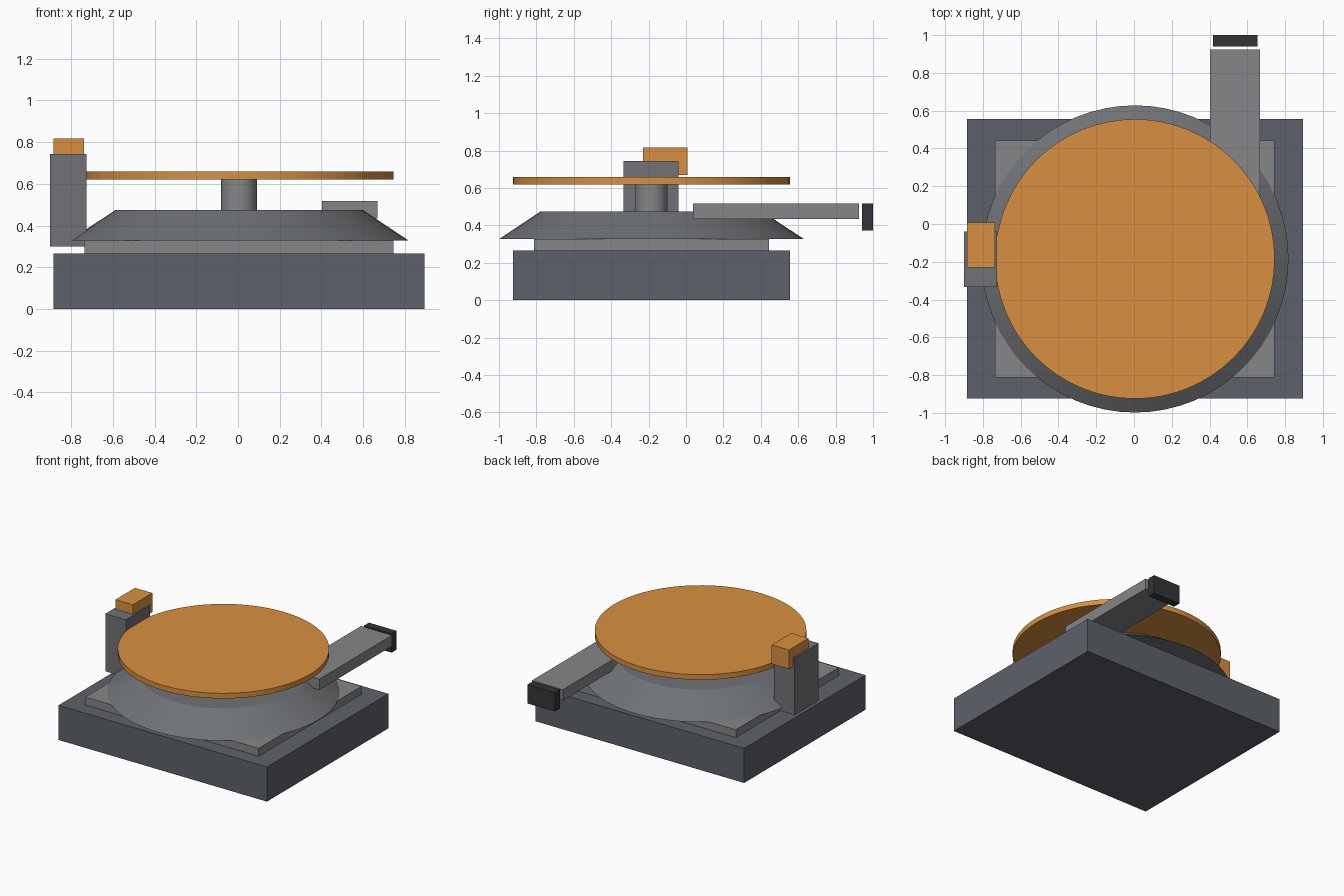
import bpy, bmesh, math
from mathutils import Vector

if "Cube" in bpy.data.objects:
    bpy.data.objects.remove(bpy.data.objects["Cube"])


def material(name, rgb):
    m = bpy.data.materials.new(name)
    m.diffuse_color = (*rgb, 1)
    m.use_nodes = True
    m.node_tree.nodes["Principled BSDF"].inputs["Base Color"].default_value = m.diffuse_color
    return m


ORANGE = material("orange", (0.69, 0.28, 0.05))
DARK = material("dark_grey", (0.11, 0.12, 0.14))
MID = material("mid_grey", (0.16, 0.17, 0.18))
LIGHT = material("light_grey", (0.23, 0.24, 0.25))
BLACK = material("black", (0.035, 0.035, 0.04))


def add_object(name, bm, mat):
    mesh = bpy.data.meshes.new(name)
    bm.to_mesh(mesh)
    bm.free()
    mesh.materials.append(mat)
    ob = bpy.data.objects.new(name, mesh)
    bpy.context.collection.objects.link(ob)
    return ob


def box(name, x, y, z, mat):
    """Box from its (min, max) extent on each axis."""
    bm = bmesh.new()
    bmesh.ops.create_cube(bm, size=1)
    for v in bm.verts:
        v.co = Vector([a[0] if c < 0 else a[1] for a, c in zip((x, y, z), v.co)])
    return add_object(name, bm, mat)


def disc(name, r_bottom, r_top, z, mat):
    """Smooth capped cone or cylinder on the turning axis."""
    bm = bmesh.new()
    bmesh.ops.create_cone(bm, cap_ends=True, segments=64, radius1=r_bottom,
                          radius2=r_top, depth=z[1] - z[0])
    bmesh.ops.translate(bm, verts=bm.verts, vec=(0.005, -0.185, sum(z) / 2))
    ob = add_object(name, bm, mat)
    bpy.ops.object.select_all(action='DESELECT')
    ob.select_set(True)
    bpy.context.view_layer.objects.active = ob
    bpy.ops.object.shade_smooth_by_angle(angle=math.radians(30))
    return ob


# Stepped base
box("base", (-0.885, 0.895), (-0.925, 0.555), (0, 0.267), DARK)
box("base_step", (-0.735, 0.745), (-0.813, 0.443), (0.267, 0.328), LIGHT)

# Turning parts
disc("cone_skirt", 0.813, 0.592, (0.328, 0.475), MID)
disc("shaft", 0.086, 0.086, (0.475, 0.62), LIGHT)
disc("round_plate", 0.74, 0.74, (0.62, 0.66), ORANGE)

# Side post with its block
box("post", (-0.9, -0.725), (-0.333, -0.04), (0.30, 0.743), MID)
box("post_block", (-0.885, -0.737), (-0.23, 0.008), (0.67, 0.817), ORANGE)

# Rear arm with its end grip
box("arm", (0.403, 0.668), (0.037, 0.925), (0.433, 0.517), LIGHT)
box("arm_grip", (0.418, 0.653), (0.941, 1.0), (0.372, 0.518), BLACK)
